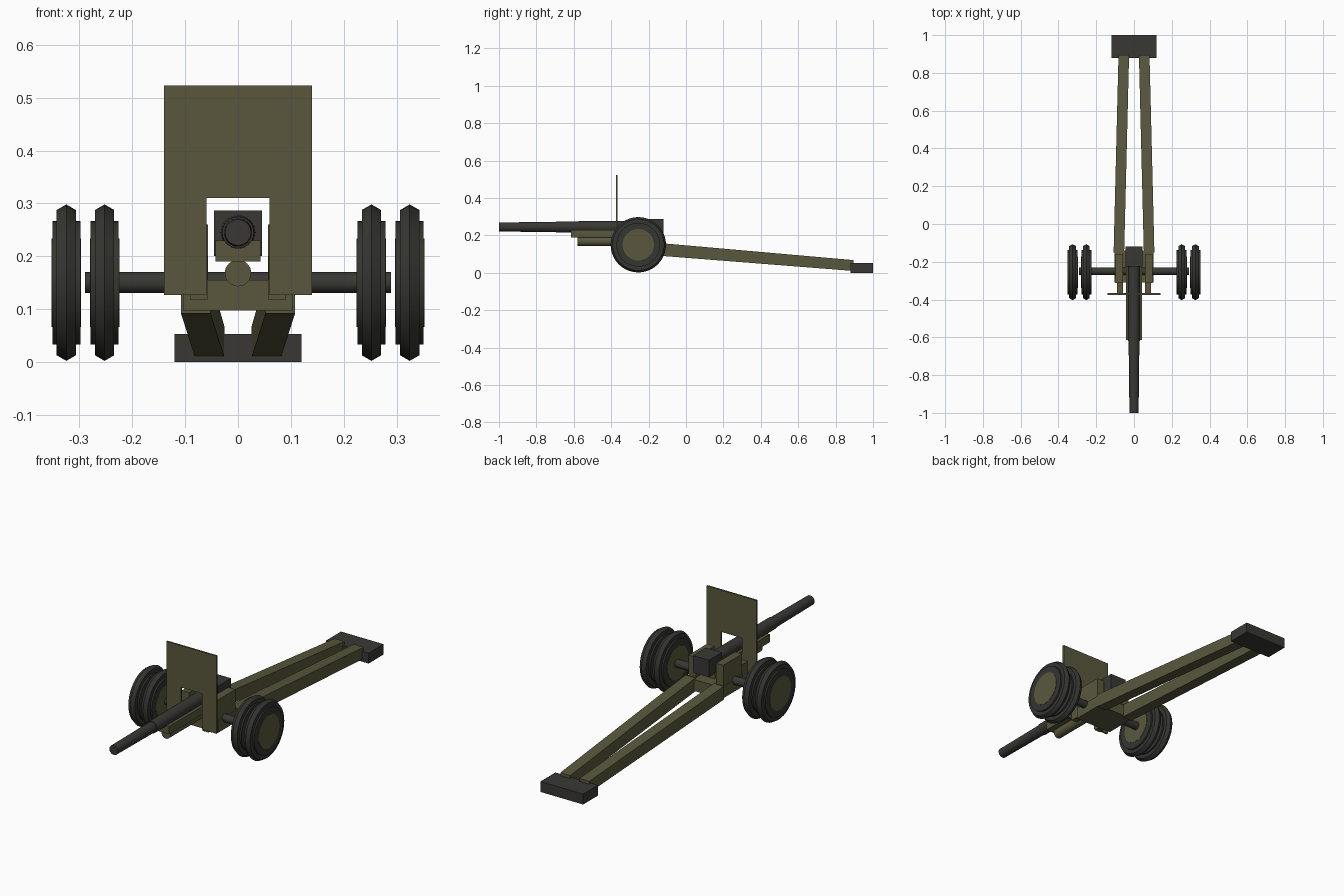
import bpy, bmesh, math
from mathutils import Vector

if "Cube" in bpy.data.objects:
    bpy.data.objects.remove(bpy.data.objects["Cube"])


def material(name, col):
    m = bpy.data.materials.new(name)
    m.diffuse_color = (*col, 1)
    m.use_nodes = True
    m.node_tree.nodes["Principled BSDF"].inputs["Base Color"].default_value = m.diffuse_color
    return m


OLIVE = material("olive_paint", (0.100, 0.097, 0.047))
STEEL = material("dark_steel", (0.040, 0.039, 0.034))
RUBBER = material("black_rubber", (0.035, 0.035, 0.031))


def mesh_object(name, verts, faces, mat):
    me = bpy.data.meshes.new(name)
    me.from_pydata(verts, [], faces)
    bm = bmesh.new()
    bm.from_mesh(me)
    bmesh.ops.recalc_face_normals(bm, faces=bm.faces)
    bm.to_mesh(me)
    bm.free()
    ob = bpy.data.objects.new(name, me)
    bpy.context.collection.objects.link(ob)
    me.materials.append(mat)
    return ob


def loft(name, a, b, mat):
    """Solid between two matching outlines."""
    n = len(a)
    faces = [tuple(range(n)), tuple(range(n, 2 * n))]
    faces += [(i, (i + 1) % n, n + (i + 1) % n, n + i) for i in range(n)]
    return mesh_object(name, a + b, faces, mat)


def rect(x0, x1, y, z0, z1):
    return [(x0, y, z0), (x1, y, z0), (x1, y, z1), (x0, y, z1)]


def box(name, x0, x1, y0, y1, z0, z1, mat):
    return loft(name, rect(x0, x1, y0, z0, z1), rect(x0, x1, y1, z0, z1), mat)


def tube(name, p, q, r0, r1, mat, n=32):
    """Cylinder or cone from p to q."""
    p, q = Vector(p), Vector(q)
    bpy.ops.mesh.primitive_cone_add(vertices=n, radius1=r0, radius2=r1, depth=(q - p).length,
                                    location=(p + q) / 2, rotation=(q - p).to_track_quat('Z', 'Y').to_euler())
    return finish(name, mat)


def finish(name, mat):
    ob = bpy.context.object
    ob.name = name
    ob.data.materials.append(mat)
    bpy.ops.object.shade_smooth_by_angle(angle=math.radians(30))
    return ob


# Twin wheels on each side
WY, WZ = -0.255, 0.15
for side, s in (("left", -1), ("right", 1)):
    for pos, x in (("inner", 0.2525), ("outer", 0.325)):
        cx = s * x
        bpy.ops.mesh.primitive_torus_add(major_radius=0.127, minor_radius=0.021, major_segments=40,
                                         minor_segments=6, location=(cx, WY, WZ),
                                         rotation=(0, math.pi / 2, 0))
        finish(f"{side}_{pos}_tyre", RUBBER)
        tube(f"{side}_{pos}_rim", (cx - .0265, WY, WZ), (cx + .0265, WY, WZ), .117, .117, RUBBER, 40)
        tube(f"{side}_{pos}_hub_disc", (cx - .028, WY, WZ), (cx + .028, WY, WZ), .084, .084, OLIVE, 40)
tube("axle", (-0.29, -0.25, 0.15), (0.29, -0.25, 0.15), 0.02, 0.02, STEEL)

# Barrel and breech
BZ = 0.245
tube("barrel", (0, -1, BZ), (0, -0.69, BZ), 0.0245, 0.027, STEEL)
tube("barrel_sleeve", (0, -0.695, BZ), (0, -0.18, BZ), 0.030, 0.033, STEEL)
box("breech", -0.045, 0.045, -0.225, -0.12, 0.2, 0.287, STEEL)

# Cradle and recoil cylinder
box("cradle", -0.0425, 0.0425, -0.615, -0.2, 0.19, 0.23, OLIVE)
tube("recoil_cylinder", (0, -0.58, 0.168), (0, -0.2, 0.168), 0.025, 0.025, OLIVE)

# Gun shield with barrel slot
outline = [(-.14, .127), (-.06, .127), (-.06, .31), (.06, .31), (.06, .127), (.14, .127), (.14, .523), (-.14, .523)]
loft("gun_shield", [(x, -0.375, z) for x, z in outline], [(x, -0.366, z) for x, z in outline], OLIVE)

# Carriage body, cheeks, shield brackets and trails
box("carriage_body", -0.104, 0.104, -0.31, -0.14, 0.097, 0.155, OLIVE)
for side, s in (("left", -1), ("right", 1)):
    box(f"{side}_cheek", s * .057, s * .098, -0.312, -0.16, 0.107, 0.26, OLIVE)
    box(f"{side}_shield_bracket", s * .058, s * .09, -0.367, -0.3, 0.117, 0.2, OLIVE)
    loft(f"{side}_trail", rect(s * .052, s * .108, -0.15, 0.092, 0.16),
         rect(s * .026, s * .082, 0.895, 0.01, 0.068), OLIVE)

# Ground spade
box("trail_spade", -0.12, 0.12, 0.88, 1.0, 0, 0.053, STEEL)
